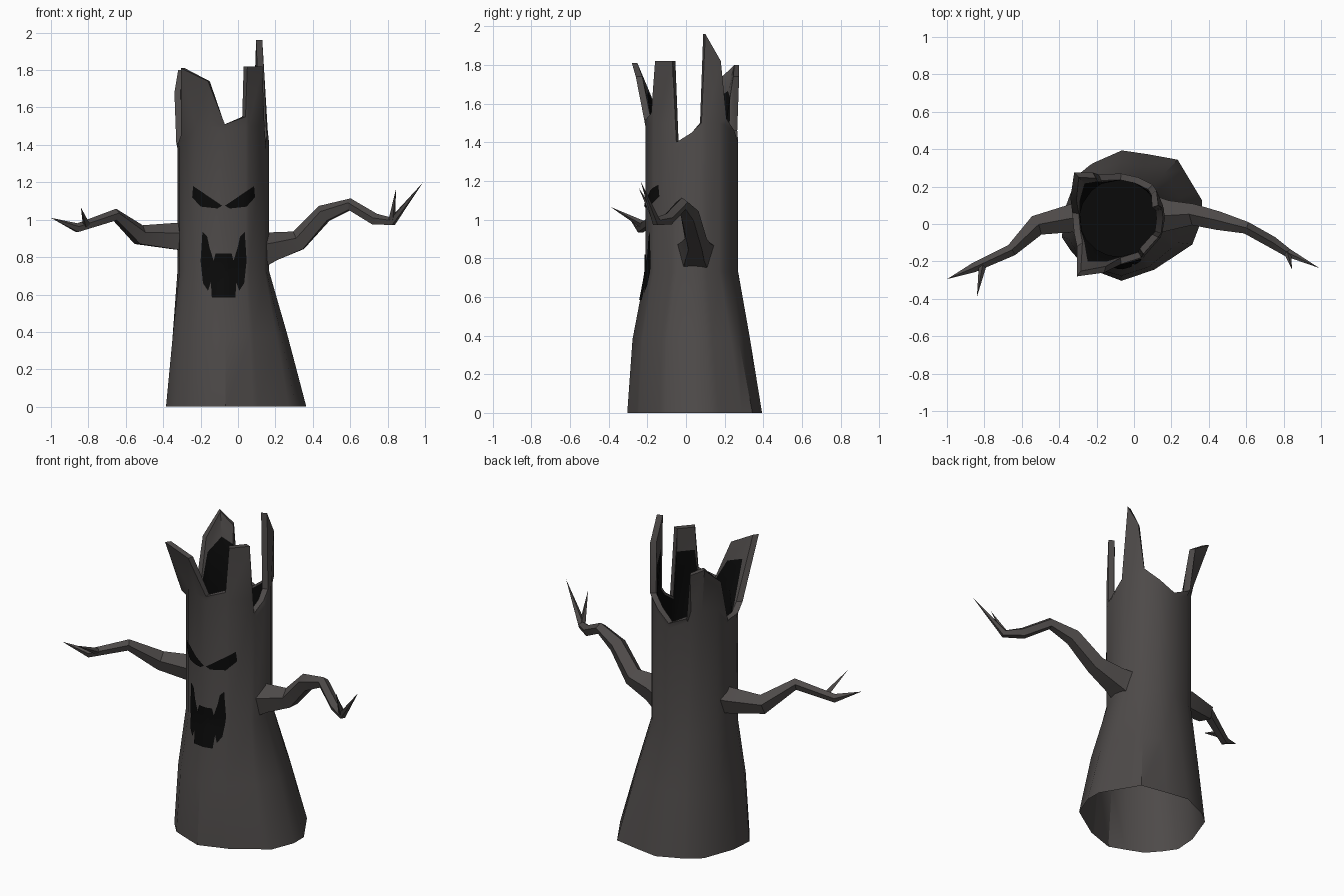
import bpy, bmesh, math
from mathutils import Vector
from mathutils.bvhtree import BVHTree

if "Cube" in bpy.data.objects:
    bpy.data.objects.remove(bpy.data.objects["Cube"])


def material(name, rgb):
    m = bpy.data.materials.new(name)
    m.diffuse_color = (*rgb, 1)
    m.use_nodes = True
    m.node_tree.nodes["Principled BSDF"].inputs["Base Color"].default_value = m.diffuse_color
    return m


BARK = material("grey_bark", (0.075, 0.068, 0.066))
DARK = material("black_hollow", (0.003, 0.003, 0.003))


def finish(bm, name, mats, smooth=35):
    me = bpy.data.meshes.new(name)
    bm.to_mesh(me)
    ob = bpy.data.objects.new(name, me)
    bpy.context.collection.objects.link(ob)
    for m in mats:
        me.materials.append(m)
    bpy.ops.object.select_all(action='DESELECT')
    ob.select_set(True)
    bpy.context.view_layer.objects.active = ob
    bpy.ops.object.shade_smooth_by_angle(angle=math.radians(smooth))
    return ob


# Trunk: jagged crown points (counter-clockwise) and the flared foot outline
CENTRE = Vector((-0.08, 0.03))
CROWN = [(-.07, -.215, 1.51), (.04, -.18, 1.55), (.05, -.16, 1.82), (.13, -.07, 1.82),
         (.145, -.05, 1.40), (.155, .03, 1.45), (.15, .08, 1.50), (.13, .10, 1.96),
         (.12, .18, 1.82), (.10, .21, 1.52), (.02, .25, 1.46), (-.07, .27, 1.40),
         (-.19, .265, 1.46), (-.22, .275, 1.74), (-.32, .275, 1.80), (-.34, .14, 1.68),
         (-.33, .06, 1.41), (-.32, -.05, 1.41), (-.305, -.12, 1.45),
         (-.305, -.28, 1.81), (-.16, -.26, 1.74)]
FOOT = [(-.11, .40), (.23, .35), (.38, .10), (.34, -.09), (.12, -.24), (-.07, -.305),
        (-.28, -.22), (-.385, -.08), (-.385, .04), (-.30, .27)]


def foot_point(d):
    """Point where a ray from the centre meets the foot outline."""
    for a, b in zip(FOOT, FOOT[1:] + FOOT[:1]):
        a, e = Vector(a) - CENTRE, Vector(b) - Vector(a)
        den = d.x * e.y - d.y * e.x
        if abs(den) < 1e-9:
            continue
        t = (a.x * e.y - a.y * e.x) / den
        u = (a.x * d.y - a.y * d.x) / den
        if t > 0 and -1e-6 <= u <= 1 + 1e-6:
            return CENTRE + d * t


def trunk_column(top):
    """Points up the outside, over the rim and down into the hollow."""
    d = (Vector(top[:2]) - CENTRE).normalized()
    foot = foot_point(d)
    shaft = CENTRE + Vector((d.x * .245, d.y * .24))
    mid = foot.lerp(shaft, .5)
    if mid.y < 0:
        mid.y -= .02
    zt = min(1.5, top[2] - .03)
    top = Vector(top)
    inn = Vector((d.x, d.y, 0)) * .035
    neck = Vector((*shaft, zt))
    return [(*foot, 0), (*mid, .38), (*shaft, .73), neck, top, top - inn,
            top.lerp(neck, .45) - inn, neck - inn, Vector((*shaft, 1.2)) - inn]


bm = bmesh.new()
cols = [[bm.verts.new(p) for p in trunk_column(c)] for c in CROWN]
for a, b in zip(cols, cols[1:] + cols[:1]):
    for k in range(len(a) - 1):
        f = bm.faces.new((a[k], b[k], b[k + 1], a[k + 1]))
        f.material_index = 1 if k >= 6 else 0
floor = bm.faces.new([c[-1] for c in cols])
floor.material_index = 1
bm.normal_update()
surface = BVHTree.FromBMesh(bm)
finish(bm, "trunk", [BARK, DARK])
bm.free()


# Face: flat outlines sliced finely and laid onto the trunk surface
AXIS = -0.077


def mirrored(pts):
    return [(2 * AXIS - x, z) for x, z in reversed(pts)]


def face_plate(name, pts):
    bm = bmesh.new()
    f = bm.faces.new([bm.verts.new((x, 0, z)) for x, z in pts])
    bmesh.ops.triangulate(bm, faces=[f])
    for i in range(-15, 10):
        bmesh.ops.bisect_plane(bm, geom=bm.verts[:] + bm.edges[:] + bm.faces[:],
                               plane_co=(i * .02, 0, 0), plane_no=(1, 0, 0))
    for i in range(14):
        bmesh.ops.bisect_plane(bm, geom=bm.verts[:] + bm.edges[:] + bm.faces[:],
                               plane_co=(0, 0, .58 + i * .05), plane_no=(0, 0, 1))
    for v in bm.verts:
        hit = surface.ray_cast(Vector((v.co.x, -1, v.co.z)), Vector((0, 1, 0)))[0]
        v.co.y = hit.y - .007
    bm.normal_update()
    for f in bm.faces:
        if f.normal.y > 0:
            f.normal_flip()
    finish(bm, name, [DARK])
    bm.free()


EYE = [(-.24, 1.18), (-.245, 1.12), (-.20, 1.07), (-.11, 1.06), (-.08, 1.075)]
EYE[-1] = (-.085, 1.075)
face_plate("left_eye", EYE)
face_plate("right_eye", mirrored(EYE))
MOUTH = [(-.12, .82), (-.13, .78), (-.152, .85), (-.165, .91), (-.19, .935), (-.20, .78),
         (-.187, .66), (-.16, .62), (-.145, .665), (-.14, .585)]
face_plate("mouth", MOUTH + mirrored(MOUTH))


# Branches: crooked tapering tubes given as (x, y, z, radius)
def branch(name, path, sides=5):
    bm = bmesh.new()
    pts = [Vector(p[:3]) for p in path]
    rings = []
    for i, p in enumerate(pts[:-1]):
        t = (pts[i + 1] - p).normalized()
        if i:
            t = (t + (p - pts[i - 1]).normalized()).normalized()
        side = t.cross(Vector((0, 0, 1))).normalized()
        up = side.cross(t)
        ring = []
        for k in range(sides):
            a = math.tau * k / sides
            ring.append(bm.verts.new(p + path[i][3] * (up * math.cos(a) + side * math.sin(a))))
        rings.append(ring)
    tip = bm.verts.new(pts[-1])
    for k in range(sides):
        n = (k + 1) % sides
        for a, b in zip(rings, rings[1:]):
            bm.faces.new((a[k], a[n], b[n], b[k]))
        bm.faces.new((rings[-1][k], rings[-1][n], tip))
    bm.faces.new(rings[0])
    bmesh.ops.recalc_face_normals(bm, faces=bm.faces[:])
    finish(bm, name, [BARK], 30)
    bm.free()


branch("right_branch", [(.08, .05, .82, .12), (.19, .045, .85, .085), (.325, .05, .885, .06),
                        (.46, .015, 1.03, .052), (.60, -.02, 1.08, .034),
                        (.735, -.095, 1.0, .033), (.825, -.155, .99, .024),
                        (.99, -.235, 1.2, 0)])
branch("right_twig", [(.82, -.15, .985, .02), (.845, -.245, 1.165, 0)], 4)
branch("left_branch", [(-.26, .03, .90, .085), (-.34, .03, .905, .078), (-.525, -.01, .915, .058),
                       (-.655, -.14, 1.025, .034), (-.86, -.235, .955, .026),
                       (-1.0, -.295, 1.01, 0)])
branch("left_twig", [(-.81, -.225, .975, .02), (-.84, -.39, 1.065, 0)], 4)
